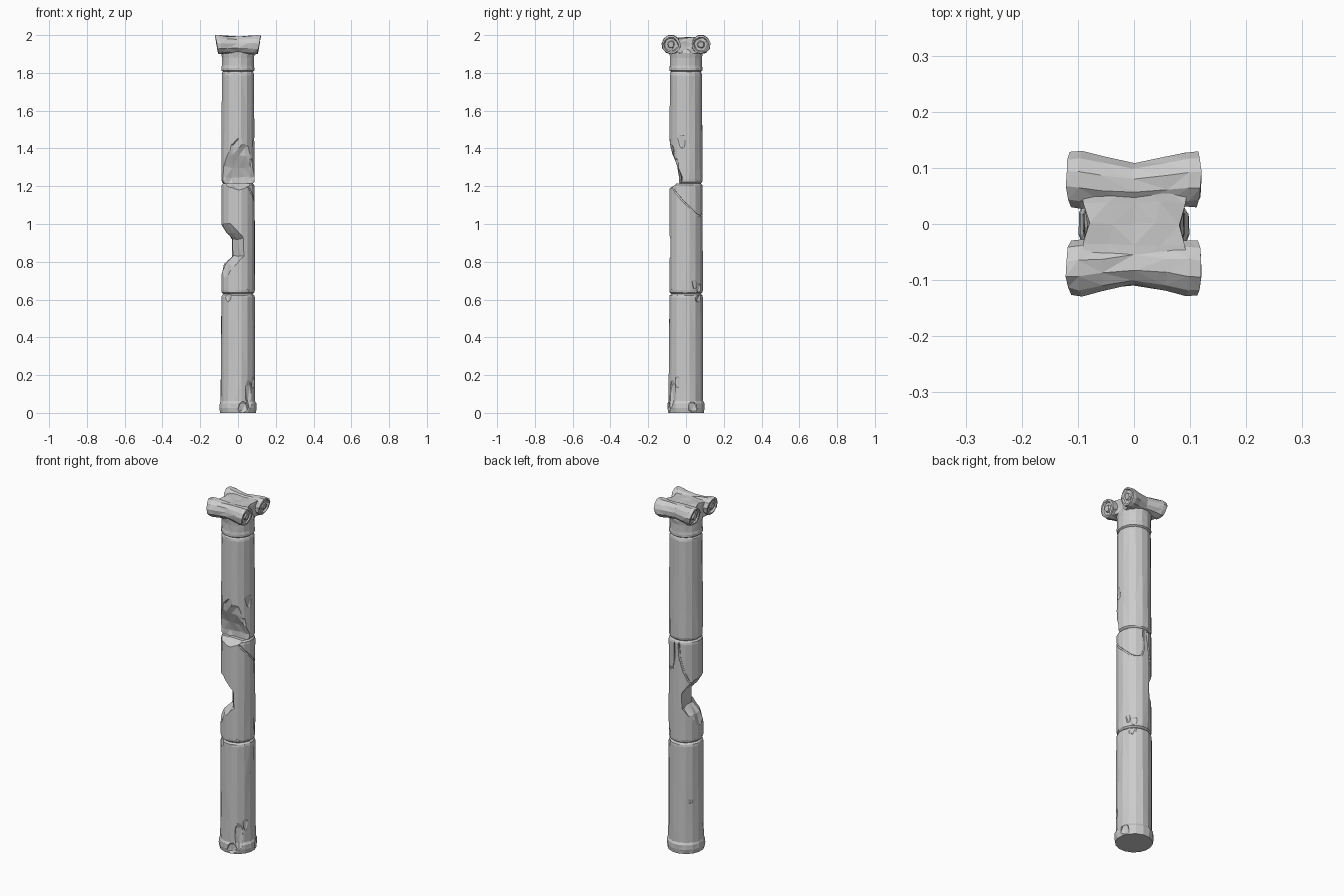
import bpy, bmesh, math, random
from mathutils import Vector, Matrix

if "Cube" in bpy.data.objects:
    bpy.data.objects.remove(bpy.data.objects["Cube"])

random.seed(7)
R = 0.089


def link(name, bm):
    bmesh.ops.recalc_face_normals(bm, faces=bm.faces[:])
    me = bpy.data.meshes.new(name)
    bm.to_mesh(me)
    bm.free()
    ob = bpy.data.objects.new(name, me)
    bpy.context.collection.objects.link(ob)
    return ob


def jit(a):
    return random.uniform(-a, a)


def lathe(profile, sides, j=0.0, turn=0.0):
    """Closed, slightly irregular solid of revolution about z from (radius, z) pairs."""
    bm = bmesh.new()
    rings = []
    for r, z in profile:
        rings.append([bm.verts.new((
            (r + jit(j)) * math.cos(turn + 2 * math.pi * i / sides),
            (r + jit(j)) * math.sin(turn + 2 * math.pi * i / sides), z))
            for i in range(sides)])
    for a, b in zip(rings, rings[1:]):
        for i in range(sides):
            k = (i + 1) % sides
            bm.faces.new((a[i], a[k], b[k], b[i]))
    bm.faces.new(rings[0])
    bm.faces.new(rings[-1])
    bmesh.ops.triangulate(bm, faces=[f for f in bm.faces if len(f.verts) == 4])
    return bm


def carve(ob, cutter):
    cutter.hide_render = True
    m = ob.modifiers.new("damage", 'BOOLEAN')
    m.operation, m.solver, m.object = 'DIFFERENCE', 'EXACT', cutter
    bpy.ops.object.select_all(action='DESELECT')
    bpy.context.view_layer.objects.active = ob
    ob.select_set(True)
    bpy.ops.object.modifier_apply(modifier=m.name)
    bpy.data.objects.remove(cutter, do_unlink=True)


def gouge(ob, angle, profile, half=0.13, slices=8, j=0.009):
    """Cut away everything outside a rough (outward distance, z) profile on one side."""
    bm = bmesh.new()
    a = math.radians(angle)
    out, side = Vector((math.cos(a), math.sin(a), 0)), Vector((-math.sin(a), math.cos(a), 0))
    pts = [(0.2, profile[0][1])] + profile + [(0.2, profile[-1][1])]
    rows = []
    for s in range(slices + 1):
        t = -half + 2 * half * s / slices
        row = []
        for u, z in pts:
            k = j if u < 0.15 else 0
            row.append(bm.verts.new(out * (u + jit(k)) + side * t + Vector((0, 0, z + jit(k)))))
        rows.append(row)
    n = len(pts)
    for p, q in zip(rows, rows[1:]):
        for i in range(n):
            k = (i + 1) % n
            bm.faces.new((p[i], p[k], q[k], q[i]))
    bm.faces.new(rows[0])
    bm.faces.new(rows[-1])
    bmesh.ops.triangulate(bm, faces=bm.faces[:])
    carve(ob, link("cutter", bm))


def chip(ob, angle, z, size, u=0.1):
    """Small rough bite at the surface; size = (depth, width, height)."""
    bm = bmesh.new()
    bmesh.ops.create_icosphere(bm, subdivisions=1, radius=1)
    for v in bm.verts:
        v.co *= 1 + jit(0.2)
    a = math.radians(angle)
    bm.transform(Matrix.Translation((u * math.cos(a), u * math.sin(a), z))
                 @ Matrix.Rotation(a, 4, 'Z') @ Matrix.Diagonal((*size, 1)))
    carve(ob, link("cutter", bm))


def crack(ob, path):
    """Thin groove following (angle, z) points on the shaft surface."""
    cu = bpy.data.curves.new("cutter", 'CURVE')
    cu.dimensions = '3D'
    cu.bevel_depth, cu.bevel_resolution, cu.use_fill_caps = 0.006, 0, True
    sp = cu.splines.new('POLY')
    sp.points.add(len(path) - 1)
    for p, (a, z) in zip(sp.points, path):
        a = math.radians(a)
        p.co = (R * math.cos(a), R * math.sin(a), z, 1)
    tmp = bpy.data.objects.new("tmp", cu)
    bpy.context.collection.objects.link(tmp)
    me = bpy.data.meshes.new_from_object(tmp.evaluated_get(bpy.context.evaluated_depsgraph_get()))
    bpy.data.objects.remove(tmp, do_unlink=True)
    bm = bmesh.new()
    bm.from_mesh(me)
    bmesh.ops.remove_doubles(bm, verts=bm.verts[:], dist=1e-5)
    carve(ob, link("cutter", bm))


def drum(name, z0, z1, r0, r1, foot=None):
    prof = foot or [(0.079, z0), (r0 - 0.002, z0 + 0.008), (r0, z0 + 0.02)]
    for t in (0.3, 0.62):
        prof.append((r0 + (r1 - r0) * t, z0 + (z1 - z0) * t))
    prof += [(r1, z1 - 0.02), (r1 - 0.002, z1 - 0.008), (0.079, z1)]
    return link(name, lathe(prof, 16, 0.0013, math.pi / 16))


# Shaft: three stacked drums, the lowest with a worn foot moulding
lower = drum("lower_drum", 0, 0.63, 0.093, 0.09,
             [(0.096, 0), (0.1, 0.025), (0.099, 0.05), (0.093, 0.062)])
middle = drum("middle_drum", 0.63, 1.215, 0.09, 0.089)
upper = drum("upper_drum", 1.215, 1.807, 0.089, 0.086)

# Large break across the front of the joint between middle and upper drums
gouge(upper, -86, [(0.088, 1.45), (0.074, 1.41), (0.063, 1.36), (0.045, 1.3),
                   (0.03, 1.25), (0.03, 1.19)], j=0.008)
gouge(middle, -88, [(0.035, 1.24), (0.05, 1.212), (0.088, 1.185)], j=0.005)

# Deep notch in the left of the middle drum
for ang in (180, 222):
    gouge(middle, ang, [(0.088, 1.0), (0.055, 0.95), (0.031, 0.92), (0.03, 0.83),
                        (0.07, 0.785), (0.09, 0.72)], j=0.006)

# Cracks around the loose piece at the back
crack(middle, [(-55, 1.2), (-40, 1.17), (-10, 1.12), (15, 1.085), (40, 1.05), (60, 1.04),
               (76, 1.05), (84, 1.09), (82, 1.2)])
crack(middle, [(100, 1.2), (104, 1.12), (118, 1.04), (135, 0.985), (150, 0.96)])

# Chips at the foot, joints and along the shaft
for ang, z, size in [(-52, 0.1, (0.024, 0.03, 0.1)), (-75, 0.03, (0.018, 0.03, 0.04)),
                     (-130, 0.02, (0.018, 0.04, 0.04)), (-30, 0.16, (0.016, 0.02, 0.05)),
                     (20, 0.03, (0.014, 0.03, 0.04)), (170, 0.0, (0.02, 0.03, 0.04)),
                     (100, 0.01, (0.016, 0.03, 0.04)), (-125, 0.61, (0.024, 0.03, 0.035)),
                     (45, 0.61, (0.02, 0.03, 0.035)), (-10, 0.46, (0.014, 0.03, 0.02)),
                     (140, 0.3, (0.014, 0.03, 0.02))]:
    chip(lower, ang, z, size)
for ang, z, size in [(50, 0.66, (0.022, 0.03, 0.04)), (30, 0.68, (0.018, 0.02, 0.04)),
                     (-60, 0.64, (0.018, 0.03, 0.03))]:
    chip(middle, ang, z, size)
for ang, z, size in [(-15, 1.44, (0.02, 0.05, 0.06)), (-40, 1.3, (0.025, 0.03, 0.08)),
                     (-120, 1.3, (0.03, 0.03, 0.05)), (0, 1.76, (0.014, 0.03, 0.03))]:
    chip(upper, ang, z, size)

# Capital neck
link("capital_neck", lathe([(0.078, 1.805), (0.088, 1.812), (0.089, 1.825), (0.086, 1.84),
                            (0.086, 1.88), (0.09, 1.905), (0.08, 1.93)], 16, 0.0012, math.pi / 16))

# Capital centre block, hollowed at its left and right ends
bm = bmesh.new()
bmesh.ops.create_cube(bm, size=1)
bm.transform(Matrix.Translation((0, 0, 1.945)) @ Matrix.Diagonal((0.19, 0.15, 0.085, 1)))
bmesh.ops.subdivide_edges(bm, edges=bm.edges[:], cuts=3, use_grid_fill=True)
for v in bm.verts:
    v.co.x *= 0.86 + 0.14 * min(1, abs(v.co.y) / 0.075)
    v.co += Vector((jit(0.003), jit(0.003), jit(0.003)))
bmesh.ops.triangulate(bm, faces=bm.faces[:])
link("capital_block", bm)

# Scroll rolls running left to right, flared and dished at their ends
half = [(0.016, 0.113), (0.02, 0.104), (0.034, 0.105), (0.04, 0.113), (0.049, 0.112),
        (0.051, 0.092), (0.046, 0.055)]
for name, s in (("front_scroll", -1), ("back_scroll", 1)):
    prof = [(r, -x) for r, x in half] + [(0.043, 0)] + [(r, x) for r, x in reversed(half)]
    bm = lathe(prof, 11, 0.002)
    bm.transform(Matrix.Rotation(math.pi / 2, 4, 'Y'))
    for v in bm.verts:
        flare = min(1, abs(v.co.x) / 0.1)
        v.co.x *= 1 + 1.5 * v.co.z
        v.co.y += s * (0.068 + 0.011 * flare)
        v.co.z = min(2.0, v.co.z + 1.951)
        v.co += Vector((jit(0.002), jit(0.002), -abs(jit(0.003)) if v.co.z < 1.995 else 0))
    top = max(v.co.z for v in bm.verts)
    for v in bm.verts:
        v.co.z += 2.0 - top
    link(name, bm)
